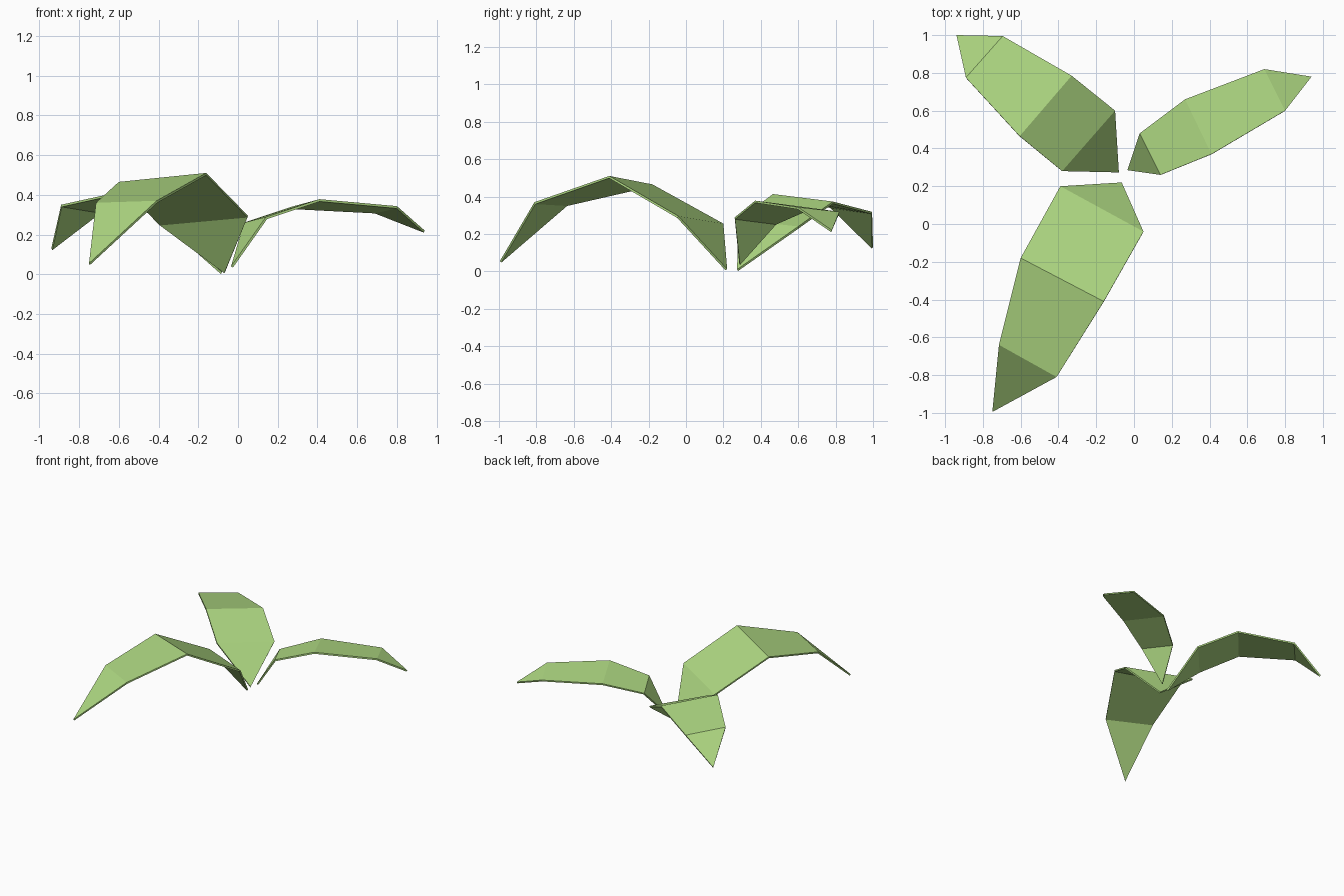
import bpy

if "Cube" in bpy.data.objects:
    bpy.data.objects.remove(bpy.data.objects["Cube"])

THICKNESS = 0.012

leaf_green = bpy.data.materials.new("leaf green")
leaf_green.diffuse_color = (0.42, 0.68, 0.22, 1)
leaf_green.use_nodes = True
leaf_green.node_tree.nodes["Principled BSDF"].inputs["Base Color"].default_value = leaf_green.diffuse_color


def make_leaf(name, root, pairs, tip):
    """Folded leaf blade: pointed root, left/right edge pairs, pointed tip."""
    verts = [root] + [p for pair in pairs for p in pair] + [tip]
    end = len(verts) - 1
    faces = [(0, 2, 1)]
    for i in range(len(pairs) - 1):
        left = 1 + 2 * i
        faces.append((left, left + 1, left + 3, left + 2))
    faces.append((end - 2, end - 1, end))
    mesh = bpy.data.meshes.new(name)
    mesh.from_pydata(verts, [], faces)
    mesh.materials.append(leaf_green)
    leaf = bpy.data.objects.new(name, mesh)
    bpy.context.collection.objects.link(leaf)
    # thin blade, thickened to the underside
    solid = leaf.modifiers.new("thickness", 'SOLIDIFY')
    solid.thickness = THICKNESS
    solid.offset = -1
    return leaf


# large leaf arching to the front
make_leaf("front_leaf", (-0.065, 0.22, 0.012),
          [((0.05, -0.04, 0.295), (-0.39, 0.20, 0.255)),
           ((-0.16, -0.41, 0.51), (-0.60, -0.18, 0.465)),
           ((-0.41, -0.81, 0.37), (-0.715, -0.64, 0.36))],
          (-0.75, -0.995, 0.055))

# slim leaf to the right
make_leaf("right_leaf", (-0.035, 0.285, 0.04),
          [((0.03, 0.48, 0.26), (0.14, 0.26, 0.288)),
           ((0.27, 0.66, 0.34), (0.41, 0.37, 0.378)),
           ((0.69, 0.82, 0.318), (0.80, 0.60, 0.343))],
          (0.94, 0.78, 0.22))

# leaf to the back left
make_leaf("back_left_leaf", (-0.08, 0.273, 0.01),
          [((-0.38, 0.28, 0.275), (-0.10, 0.60, 0.24)),
           ((-0.605, 0.465, 0.413), (-0.33, 0.785, 0.373)),
           ((-0.89, 0.775, 0.35), (-0.695, 0.995, 0.318))],
          (-0.94, 1.0, 0.13))
